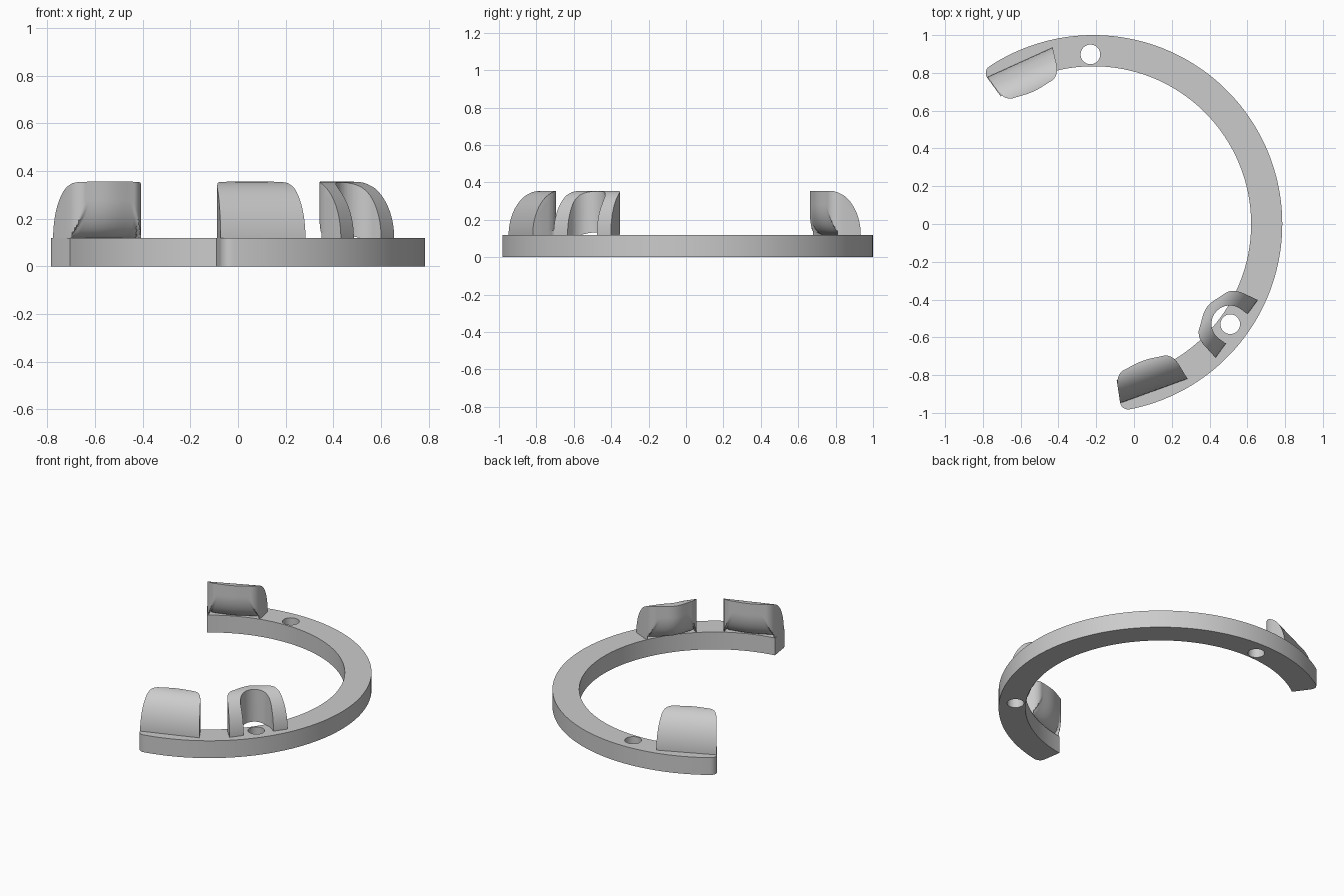
import bpy, bmesh, math
from math import sin, cos, tan, radians, sqrt, pi
from mathutils import Vector

cube = bpy.data.objects.get("Cube")
if cube:
    bpy.data.objects.remove(cube, do_unlink=True)

CX = -0.215               # ring centre on x
R_OUT, R_IN = 1.0, 0.835
DECK, TOP = 0.118, 0.355  # ring top, clip top
FOOT, CREST = 0.94, 0.775 # clip outer foot and where its crown goes flat
HALF = radians(11.4)      # half angle covered by one clip
START, END = radians(-81.5), radians(126)

grey = bpy.data.materials.new("light_grey")
grey.use_nodes = True
grey.diffuse_color = (0.6, 0.6, 0.6, 1)
grey.node_tree.nodes["Principled BSDF"].inputs["Base Color"].default_value = (0.6, 0.6, 0.6, 1)


def polar(r, a):
    return Vector((CX + r * cos(a), r * sin(a)))


def make(name, bm):
    bmesh.ops.recalc_face_normals(bm, faces=bm.faces)
    me = bpy.data.meshes.new(name)
    bm.to_mesh(me)
    bm.free()
    me.materials.append(grey)
    ob = bpy.data.objects.new(name, me)
    bpy.context.collection.objects.link(ob)
    return ob


def prism(name, outline, z0, z1):
    bm = bmesh.new()
    face = bm.faces.new([bm.verts.new((p[0], p[1], z0)) for p in outline])
    top = bmesh.ops.extrude_face_region(bm, geom=[face])["geom"]
    bmesh.ops.translate(bm, vec=(0, 0, z1 - z0),
                        verts=[v for v in top if isinstance(v, bmesh.types.BMVert)])
    return make(name, bm)


def activate(ob):
    bpy.ops.object.select_all(action='DESELECT')
    ob.select_set(True)
    bpy.context.view_layer.objects.active = ob


def cut(ob, cutter):
    cutter.hide_render = True
    mod = ob.modifiers.new("cut", 'BOOLEAN')
    mod.operation = 'DIFFERENCE'
    mod.solver = 'EXACT'
    mod.object = cutter
    activate(ob)
    bpy.ops.object.modifier_apply(modifier=mod.name)
    bpy.data.objects.remove(cutter, do_unlink=True)


def smooth(ob, angle):
    activate(ob)
    bpy.ops.object.shade_smooth_by_angle(angle=radians(angle))


# Open ring with rounded outer end corners
def ring_outline():
    fillet, steps, n = 0.045, 6, 110
    da = fillet / R_OUT
    pts = [polar(R_IN, END + (START - END) * i / n) for i in range(n + 1)]
    for i in range(steps + 1):
        f = i / steps * pi / 2
        pts.append(polar(R_OUT - fillet + fillet * sin(f), START + da * (1 - cos(f))))
    pts += [polar(R_OUT, START + da + (END - START - 2 * da) * i / n) for i in range(1, n)]
    for i in range(steps + 1):
        f = (1 - i / steps) * pi / 2
        pts.append(polar(R_OUT - fillet + fillet * sin(f), END - da * (1 - cos(f))))
    return pts


ring = prism("open_ring", ring_outline(), 0, DECK)

# Screw holes
HOLES = (radians(91), radians(-36.2))
for a in HOLES:
    c = polar(0.898, a)
    circle = [c + 0.052 * Vector((cos(t), sin(t))) for t in (2 * pi * i / 40 for i in range(40))]
    cut(ring, prism("hole_cutter", circle, -0.1, 0.3))
smooth(ring, 30)


# Hooked clip: curved back, flat inner wall, belly recess between two side wings
def crown(r):
    if r <= CREST:
        return TOP
    k = min(1, (r - CREST) / (FOOT - CREST))
    return DECK + (TOP - DECK) * sqrt(1 - k * k)


def wall(u, bulge):
    r = 0.785 - bulge * cos(u * pi / 2) ** 2
    if abs(u) > 0.72:
        k = (abs(u) - 0.72) / 0.28
        r += 0.06 * (1 - sqrt(max(0, 1 - k * k)))
    return r


def recess(u, z):
    k = min(1, max(0, (z - DECK) / 0.16))
    if k >= 1:
        return 0
    half = 0.97 - 0.33 * k ** 1.3
    edge = min(1, max(0, (half - abs(u)) / 0.07))
    return edge * 0.09 * (1 - sqrt(1 - (1 - k) ** 2))


def clip(name, angle, bulge):
    bm = bmesh.new()
    cols, rows, base = 60, 24, DECK - 0.004
    out = Vector((cos(angle), sin(angle)))
    side = Vector((-out.y, out.x))
    loops = []
    for i in range(cols + 1):
        u = -1 + 2 * i / cols
        r0 = wall(u, bulge)
        top = crown(r0)
        section = []
        for j in range(rows):
            z = base + (top - base) * j / rows
            section.append((r0 + recess(u, z), z))
        start = math.asin(min(1, (top - DECK) / (TOP - DECK)))
        section.append((r0, top))
        for j in range(rows + 1):
            f = start * (1 - j / rows)
            section.append((max(r0 + 0.0005, CREST + (FOOT - CREST) * cos(f)),
                            DECK + (TOP - DECK) * sin(f)))
        section.append((FOOT, base))
        loop = []
        for r, z in section:
            p = Vector((CX, 0)) + out * r + side * (r * tan(HALF) * u)
            loop.append(bm.verts.new((p.x, p.y, z)))
        loops.append(loop)
    n = len(loops[0])
    for a, b in zip(loops, loops[1:]):
        for j in range(n):
            bm.faces.new((a[j], a[(j + 1) % n], b[(j + 1) % n], b[j]))
    bm.faces.new(loops[0])
    bm.faces.new(loops[-1])
    return make(name, bm)


clips = [clip("back_clip", radians(114.4), 0.015),
         clip("front_clip", radians(-70.1), 0.015),
         clip("slotted_clip", HOLES[1], 0.04)]

# Screwdriver slot through the clip beside the hole
d = Vector((cos(HOLES[1]), sin(HOLES[1])))
s = Vector((-d.y, d.x))
mid = Vector((CX, 0)) + d * 0.895
slot = [mid + 0.097 * (s * cos(t) - d * sin(t)) for t in (pi * i / 24 for i in range(25))]
slot += [mid - s * 0.097 + d * 0.2, mid + s * 0.097 + d * 0.2]
cut(clips[2], prism("slot_cutter", slot, 0.02, 0.6))

for c in clips:
    smooth(c, 35)
